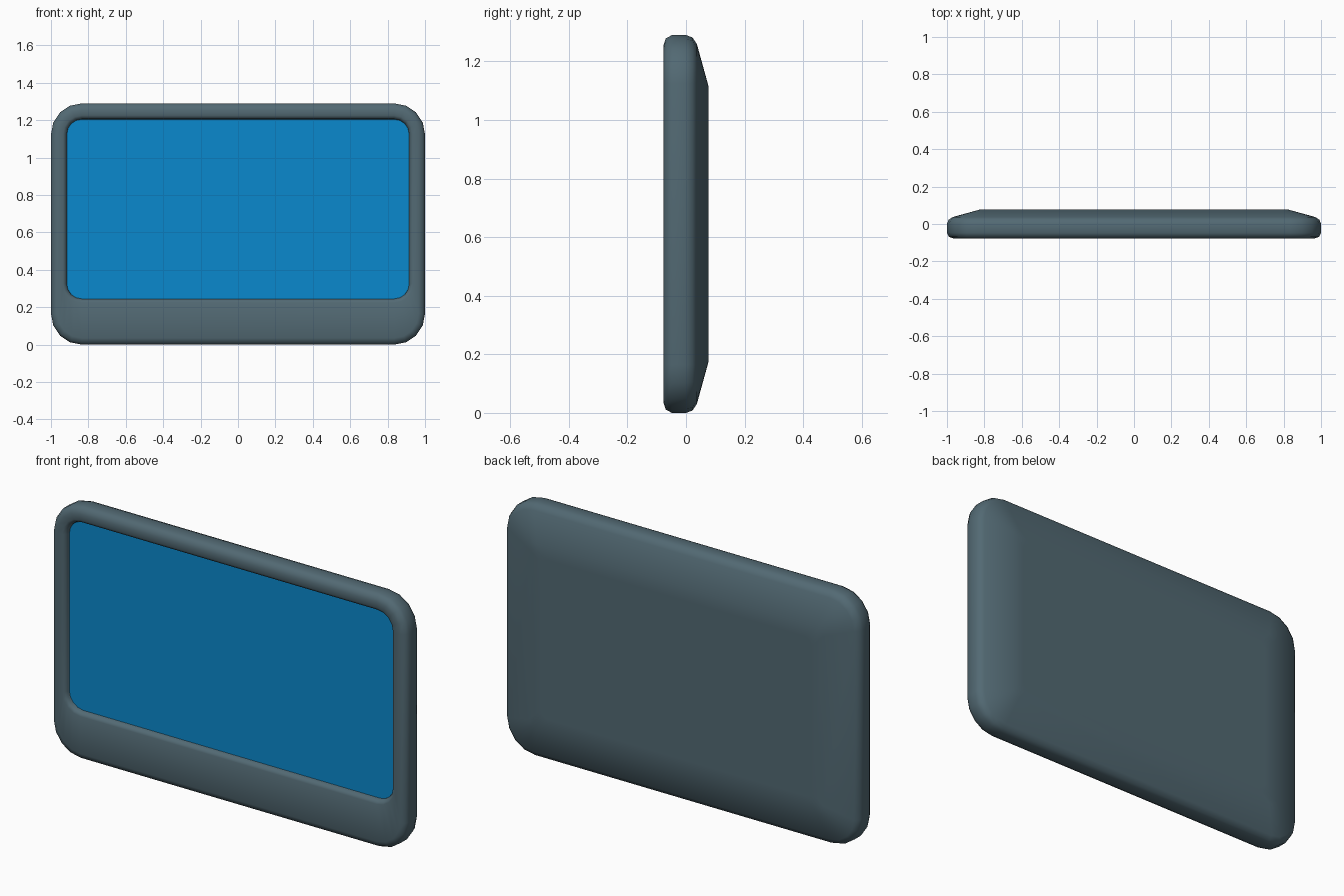
import bpy, bmesh, math

if "Cube" in bpy.data.objects:
    bpy.data.objects.remove(bpy.data.objects["Cube"])

CORNER_SEGS = 4


def material(name, rgb):
    m = bpy.data.materials.new(name)
    m.diffuse_color = (*rgb, 1.0)
    m.use_nodes = True
    m.node_tree.nodes["Principled BSDF"].inputs["Base Color"].default_value = m.diffuse_color
    return m


casing_grey = material("casing grey", (0.085, 0.142, 0.172))
screen_blue = material("screen blue", (0.003, 0.250, 0.610))


def ring(bm, half_w, z0, z1, radius, y):
    """Rounded rectangle of vertices, counter-clockwise seen from the front."""
    verts = []
    centres = [(half_w - radius, z1 - radius), (-half_w + radius, z1 - radius),
               (-half_w + radius, z0 + radius), (half_w - radius, z0 + radius)]
    for q, (cx, cz) in enumerate(centres):
        for i in range(CORNER_SEGS + 1):
            a = math.pi / 2 * (q + i / CORNER_SEGS)
            verts.append(bm.verts.new((cx + radius * math.cos(a), y,
                                       cz + radius * math.sin(a))))
    return verts


def opening(bm, grow, y):
    return ring(bm, 0.915 + grow, 0.245 - grow, 1.205 + grow, 0.08 + grow, y)


def outline(bm, inset, y):
    return ring(bm, 1 - inset, inset, 1.29 - inset, max(0.165 - inset, 0.04), y)


def finish(bm, name, mat, smooth):
    bmesh.ops.recalc_face_normals(bm, faces=bm.faces)
    me = bpy.data.meshes.new(name)
    for f in bm.faces:
        f.smooth = smooth
    bm.to_mesh(me)
    bm.free()
    me.materials.append(mat)
    ob = bpy.data.objects.new(name, me)
    bpy.context.collection.objects.link(ob)
    return ob


# Casing: recess floor, recess wall, bezel, rounded side, sloped back
bm = bmesh.new()
rings = [opening(bm, g, y) for g, y in
         [(0.0, -0.046), (0.001, -0.058), (0.008, -0.071), (0.02, -0.077)]]
rings += [outline(bm, i, y) for i, y in
          [(0.035, -0.077), (0.011, -0.069), (0.0, -0.048), (0.0, 0.0),
           (0.008, 0.022), (0.03, 0.037), (0.175, 0.077), (0.24, 0.077)]]
for a, b in zip(rings, rings[1:]):
    n = len(a)
    for i in range(n):
        j = (i + 1) % n
        bm.faces.new((a[i], a[j], b[j], b[i]))
bm.faces.new(rings[0])
bm.faces.new(rings[-1])
finish(bm, "casing", casing_grey, True)

# Screen: thin flat plate lying in the recess
bm = bmesh.new()
front, back = opening(bm, 0.0, -0.05), opening(bm, 0.0, -0.046)
n = len(front)
for i in range(n):
    j = (i + 1) % n
    bm.faces.new((front[i], front[j], back[j], back[i]))
bm.faces.new(front)
bm.faces.new(back)
finish(bm, "screen", screen_blue, False)
